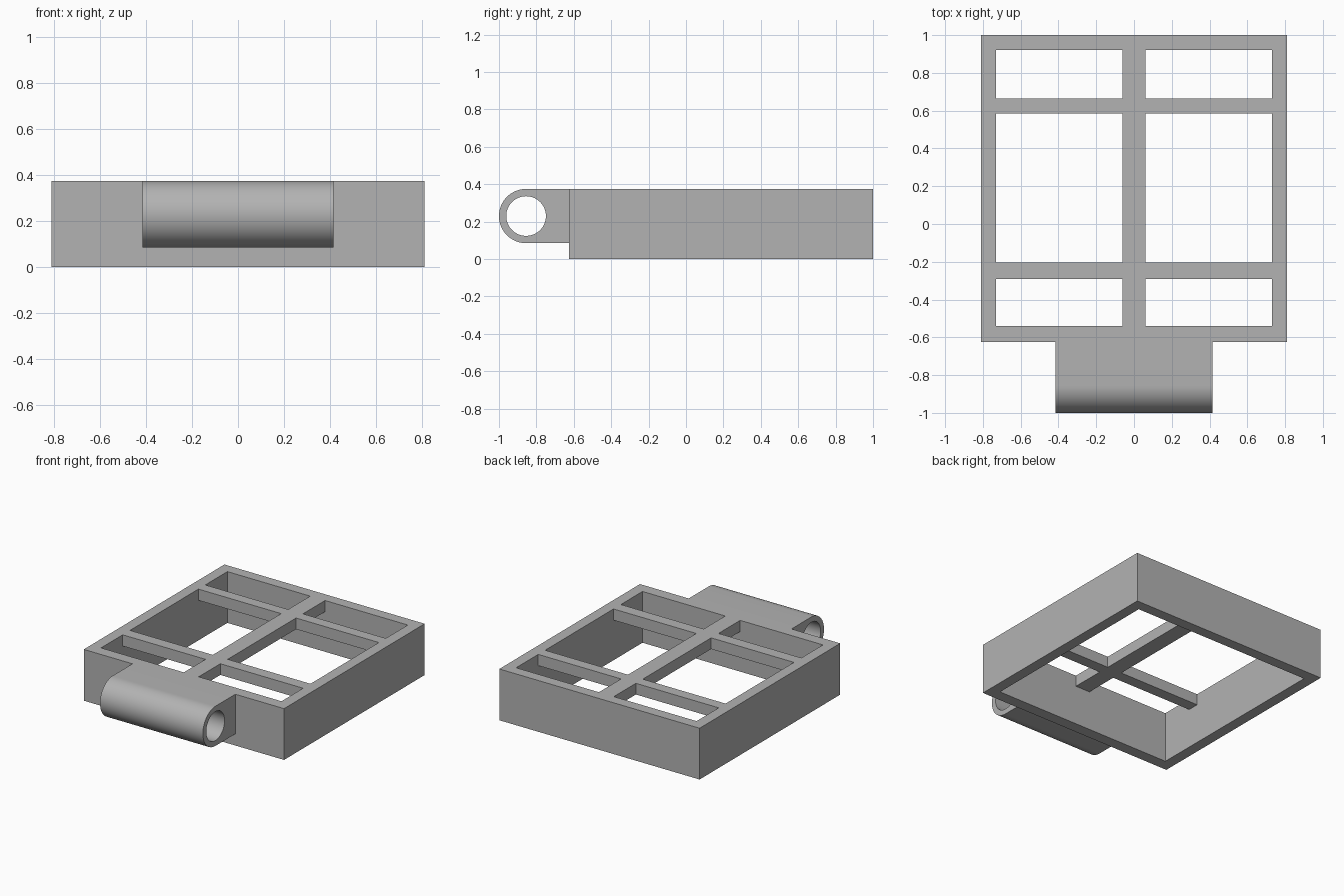
import bpy, bmesh, math
from mathutils import Matrix, Vector

scene = bpy.context.scene
default = bpy.data.objects.get("Cube")
if default:
    bpy.data.objects.remove(default, do_unlink=True)

GREY = (0.45, 0.45, 0.45, 1)
grey = bpy.data.materials.new("plain grey")
grey.use_nodes = True
grey.diffuse_color = GREY
grey.node_tree.nodes["Principled BSDF"].inputs["Base Color"].default_value = GREY


def add_object(name, bm):
    bmesh.ops.recalc_face_normals(bm, faces=bm.faces)
    mesh = bpy.data.meshes.new(name)
    bm.to_mesh(mesh)
    bm.free()
    mesh.materials.append(grey)
    obj = bpy.data.objects.new(name, mesh)
    scene.collection.objects.link(obj)
    return obj


def box(name, x, y, z):
    """Box from three (low, high) ranges."""
    bm = bmesh.new()
    size = [b - a for a, b in (x, y, z)]
    middle = [(a + b) / 2 for a, b in (x, y, z)]
    bmesh.ops.create_cube(bm, size=1, matrix=Matrix.Translation(middle) @ Matrix.Diagonal((*size, 1)))
    return add_object(name, bm)


def cut(target, cutter):
    cutter.hide_render = True
    mod = target.modifiers.new("cut", 'BOOLEAN')
    mod.operation = 'DIFFERENCE'
    mod.solver = 'EXACT'
    mod.object = cutter


def bake(target):
    """Apply the cuts and remove the cutters."""
    bpy.context.view_layer.update()
    mesh = bpy.data.meshes.new_from_object(target.evaluated_get(bpy.context.evaluated_depsgraph_get()))
    cutters = [m.object for m in target.modifiers]
    target.modifiers.clear()
    target.data = mesh
    for c in cutters:
        bpy.data.objects.remove(c, do_unlink=True)


# Main frame: hollow underneath, with windows leaving a thin lattice on top
TOP = 0.375
FRONT = -0.625
INNER = 0.73
rows = [(-0.54, -0.29), (-0.205, 0.585), (0.665, 0.92)]
frame = box("window_frame", (-0.81, 0.81), (FRONT, 1), (0, TOP))
cut(frame, box("cavity_cutter", (-INNER, INNER), (rows[0][0], rows[-1][1]), (-0.1, 0.293)))
for row in rows:
    for columns in ((-INNER, -0.06), (0.06, INNER)):
        cut(frame, box("window_cutter", columns, row, (0.2, 0.5)))
bake(frame)

# Hinge barrel: rounded profile swept along x, with a bore through it
HALF, RADIUS, BORE, SEGMENTS = 0.416, 0.145, 0.106, 64
axis = Vector((0, -1 + RADIUS, TOP - RADIUS))
bm = bmesh.new()
profile = [(FRONT, axis.z - RADIUS), (FRONT, TOP)]
for i in range(SEGMENTS // 2 + 1):
    a = math.pi / 2 + 2 * math.pi * i / SEGMENTS
    profile.append((axis.y + RADIUS * math.cos(a), axis.z + RADIUS * math.sin(a)))
end = bm.faces.new([bm.verts.new((-HALF, y, z)) for y, z in profile])
swept = bmesh.ops.extrude_face_region(bm, geom=[end], use_keep_orig=True)
bmesh.ops.translate(bm, vec=(2 * HALF, 0, 0),
                    verts=[v for v in swept["geom"] if isinstance(v, bmesh.types.BMVert)])
barrel = add_object("hinge_barrel", bm)

bm = bmesh.new()
bmesh.ops.create_cone(bm, cap_ends=True, segments=SEGMENTS, radius1=BORE, radius2=BORE, depth=HALF * 3,
                      matrix=Matrix.Translation(axis) @ Matrix.Rotation(math.pi / 2, 4, 'Y'))
cut(barrel, add_object("bore_cutter", bm))
bake(barrel)

# Smooth the round surfaces only
bpy.ops.object.select_all(action='DESELECT')
barrel.select_set(True)
bpy.context.view_layer.objects.active = barrel
bpy.ops.object.shade_smooth_by_angle(angle=math.radians(30))
